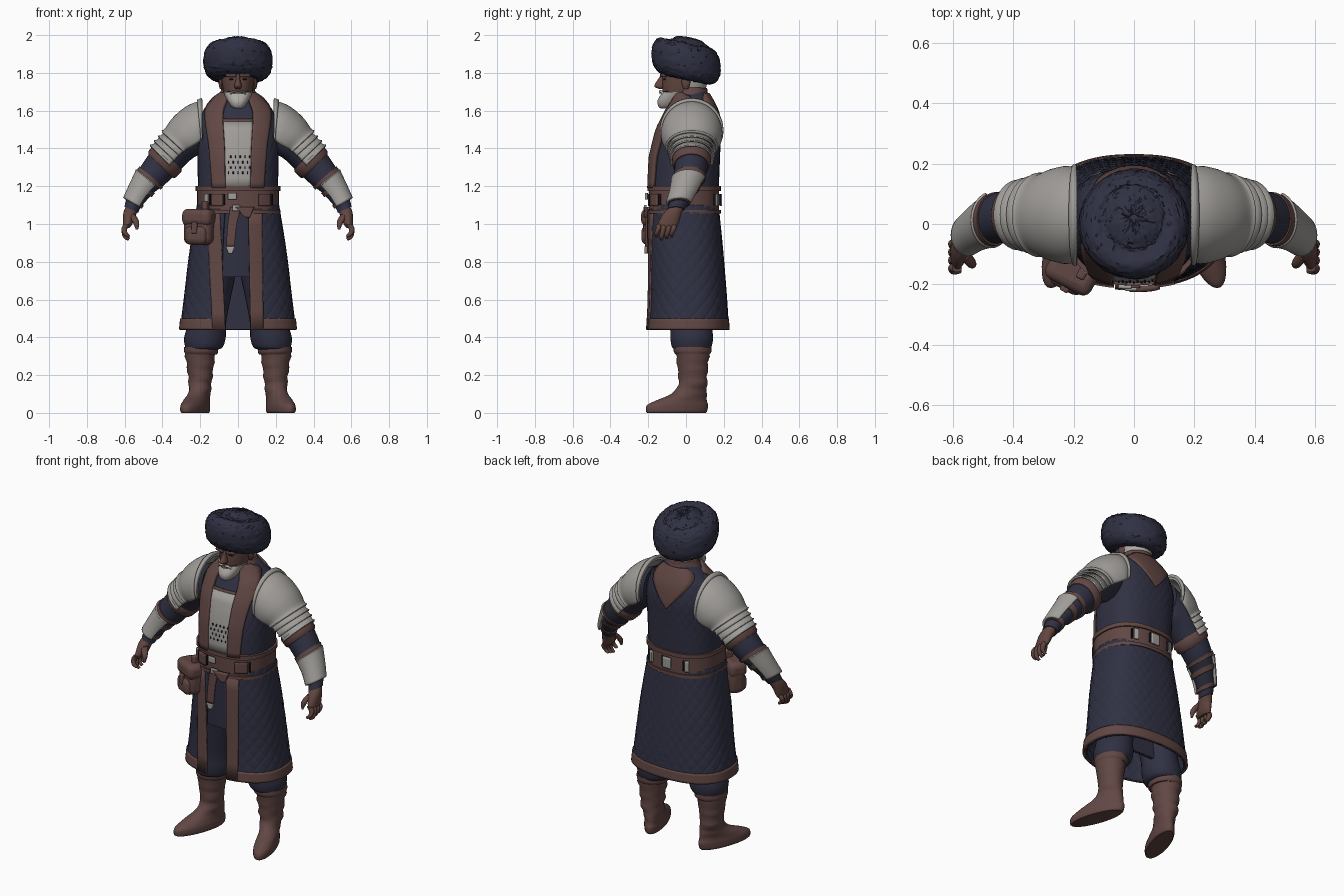
import bpy, bmesh, math, random
from mathutils import Vector

random.seed(4)
cube = bpy.data.objects.get("Cube")
if cube:
    bpy.data.objects.remove(cube)


def material(name, *rgb):
    m = bpy.data.materials.new(name)
    m.use_nodes = True
    m.diffuse_color = (*rgb, 1)
    bsdf = m.node_tree.nodes["Principled BSDF"]
    bsdf.inputs["Base Color"].default_value = (*rgb, 1)
    bsdf.inputs["Roughness"].default_value = .8
    return m


navy = material("navy cloth", .029, .03, .055)
dark = material("dark shadow cloth", .01, .01, .02)
leather = material("brown leather", .12, .063, .057)
skin = material("brown skin", .12, .06, .05)
metal = material("grey metal", .35, .335, .315)
hair = material("grey hair", .42, .4, .37)

parts = []
BODY = 2.4            # squareness of the body cross-section
OPEN = (-75, 255)     # arc of the coat skirt, open in front
COVER = (-108, 108)   # arc of the shoulder armour


def finish(name, bm, mats, thick=0, mirror=False, bevel=0):
    bmesh.ops.recalc_face_normals(bm, faces=bm.faces)
    mesh = bpy.data.meshes.new(name)
    bm.to_mesh(mesh)
    bm.free()
    for mat in mats:
        mesh.materials.append(mat)
    ob = bpy.data.objects.new(name, mesh)
    bpy.context.scene.collection.objects.link(ob)
    if bevel:
        mod = ob.modifiers.new("Bevel", 'BEVEL')
        mod.width, mod.segments = bevel, 3
    if thick:
        mod = ob.modifiers.new("Solidify", 'SOLIDIFY')
        mod.thickness, mod.offset = thick, 0
    if mirror:
        ob.modifiers.new("Mirror", 'MIRROR').use_mirror_merge = False
    parts.append(ob)


def refine(rows, steps):
    """Catmull-Rom interpolation of ring data."""
    out = []
    last = len(rows) - 1
    for i in range(last):
        before, start, end, after = rows[max(i - 1, 0)], rows[i], rows[i + 1], rows[min(i + 2, last)]
        for j in range(steps):
            t = j / steps
            out.append([q + t * ((r - p) / 2 + t * (p - 2.5 * q + 2 * r - s / 2 + t * (1.5 * (q - r) + (s - p) / 2)))
                        for p, q, r, s in zip(before, start, end, after)])
    return out + [list(rows[-1])]


def upright(rows, x=0):
    """Horizontal rings from (z, y, x radius, y radius)."""
    return [(x, y, z, 90, rx, ry) for z, y, rx, ry in rows]


def power(value, n):
    return math.copysign(abs(value) ** (2 / n), value)


def loft(name, rings, mat, arc=None, n=2, thick=0, mirror=False, steps=4, seg=32, warp=None, fleck=0):
    """Skin rings of (x, y, z, tilt, radius, y radius); an arc leaves it open."""
    bm = bmesh.new()
    first, last = arc or (0, 360)
    count = seg + 1 if arc else seg
    loops = []
    for x, y, z, tilt, radius, depth in refine(rings, steps):
        tilt = math.radians(tilt)
        loop = []
        for i in range(count):
            angle = math.radians(first + (last - first) * i / seg)
            u = radius * power(math.cos(angle), n)
            p = Vector((x + u * math.sin(tilt), y + depth * power(math.sin(angle), n), z + u * math.cos(tilt)))
            loop.append(bm.verts.new(warp(p) if warp else p))
        loops.append(loop)
    for low, high in zip(loops, loops[1:]):
        for i in range(seg):
            j = (i + 1) % count
            face = bm.faces.new((low[i], low[j], high[j], high[i]))
            face.material_index = int(random.random() < fleck and face.calc_area() > 5e-5)
    if not arc:
        bm.faces.new(loops[0])
        bm.faces.new(loops[-1])
    finish(name, bm, [mat, dark] if fleck else [mat], thick, mirror)


def surface(rings, x, z, side):
    """y on a body of upright rings at the given x and z."""
    for a, b in zip(rings, rings[1:]):
        if a[2] <= z <= b[2]:
            break
    t = min(max((z - a[2]) / (b[2] - a[2]), 0), 1)
    y, rx, ry = (a[i] + (b[i] - a[i]) * t for i in (1, 4, 5))
    return y + side * ry * max(1 - min(abs(x) / rx, 1) ** BODY, 0) ** (1 / BODY)


def strip(name, rings, points, mat, side=-1, off=.008, thick=.012, mirror=False, across=8, steps=5):
    """Band laid on a body along points of (x, z, half width)."""
    bm = bmesh.new()
    rows = []
    for x, z, half in refine(points, steps):
        xs = [x + half * (2 * i / across - 1) for i in range(across + 1)]
        rows.append([bm.verts.new((u, surface(rings, u, z, side) + side * off, z)) for u in xs])
    for low, high in zip(rows, rows[1:]):
        for i in range(across):
            bm.faces.new((low[i], low[i + 1], high[i + 1], high[i]))
    finish(name, bm, [mat], thick, mirror)


def block(name, loc, size, mat, turn=0, bevel=.01, mirror=False):
    bm = bmesh.new()
    bmesh.ops.create_cube(bm, size=1)
    c, s = math.cos(math.radians(turn)), math.sin(math.radians(turn))
    for v in bm.verts:
        x, y, z = (p * q for p, q in zip(v.co, size))
        v.co = Vector((x * c - y * s, x * s + y * c, z)) + Vector(loc)
    finish(name, bm, [mat], 0, mirror, bevel)


def quilt(p):
    """Press diagonal stitch lines into the cloth."""
    u, v = 13 * math.atan2(p.y, p.x), 40 * p.z
    seam = min(abs(math.sin(u + v)), abs(math.sin(u - v)))
    inset = 1 - .016 * max(0, 1 - 2.5 * seam)
    return Vector((p.x * inset, p.y * inset, p.z))


# Coat body and skirt
torso = upright([(1.1, -.01, .21, .18), (1.35, 0, .215, .18), (1.5, .02, .215, .165),
                 (1.6, .035, .185, .13), (1.65, .04, .14, .1), (1.7, .035, .085, .075)])
loft("coat_body", torso, navy, n=BODY, seg=160, steps=12, warp=quilt)
skirt = upright([(.44, .01, .3, .21), (.6, .01, .28, .2), (.85, 0, .25, .19), (1.1, -.01, .21, .175)])
loft("coat_skirt", skirt, navy, OPEN, BODY, .016, seg=192, steps=24, warp=quilt)
loft("skirt_hem", upright([(.44, .01, .306, .215), (.5, .01, .3, .21)]), leather, OPEN, BODY, .014, seg=64)
strip("left_skirt_trim", skirt, [(.1, .44, .034), (.09, 1.08, .036)], leather)
strip("right_skirt_trim", skirt, [(-.1, .44, .034), (-.13, 1.08, .034)], leather)

# Chest and collar
strip("lapel", torso, [(.1, 1.19, .034), (.11, 1.4, .04), (.125, 1.58, .046), (.1, 1.65, .04), (.07, 1.69, .02)],
      leather, off=.014, thick=.02, mirror=True)
strip("chest_plate", torso, [(0, 1.19, .07), (0, 1.54, .08)], metal, off=.006)
strip("chest_plate_border", torso, [(0, 1.54, .08), (0, 1.555, .08)], leather)
for row in range(4):
    for column in range(-2, 3):
        x, z = column * .025 + row % 2 * .012, 1.265 + row * .028
        strip("chest_slot", torso, [(x, z, .003), (x, z + .012, .003)], dark, off=.011, thick=.006, across=1, steps=1)
strip("back_yoke", torso, [(0, 1.46, 0), (0, 1.62, .13), (0, 1.69, .08)], leather, 1, off=.004)
loft("neck_collar", upright([(1.64, .035, .12, .1), (1.69, .03, .09, .08), (1.72, .03, .08, .075)]),
     leather, (-35, 215), thick=.014)
loft("inner_collar", upright([(1.6, .01, .085, .1), (1.65, .01, .07, .08)]), navy)


# Belt, plates and sash
def girdle(low, high, grow=0):
    return upright([(z, -.01, .216 + grow, .186 + grow) for z in (low, high)])


belt = girdle(1.07, 1.19)
loft("belt", belt, leather, n=BODY, seg=48)
for low, high in ((1.055, 1.075), (1.175, 1.2)):
    loft("belt_rim", girdle(low, high, .008), leather, n=BODY, seg=48)
for x, side, half, mat in ((-.165, -1, .01, metal), (-.11, -1, .03, leather), (.14, -1, .03, leather),
                           (0, 1, .026, metal), (-.12, 1, .012, metal), (.12, 1, .012, metal)):
    edge = x + half + .008
    strip("belt_plate", belt, [(x, 1.095, half), (x, 1.16, half)], mat, side)
    strip("belt_slot", belt, [(edge, 1.1, .003), (edge, 1.16, .003)], dark, side, off=.004)
strip("buckle", belt, [(-.03, 1.13, .022), (-.03, 1.165, .022)], metal, off=.014)
strip("lower_buckle", belt, [(-.01, 1.07, .02), (-.01, 1.1, .02)], metal, off=.02)
strip("sash_tail", skirt, [(-.01, 1.09, .03), (-.03, 1, .024), (-.04, .88, .022)], leather, off=.022)
strip("sash_tip", skirt, [(-.04, .88, .023), (-.04, .845, .01)], metal, off=.022, thick=.016)
strip("sash_knot", skirt, [(.035, 1.09, .05), (.05, 1.035, .012)], leather, off=.03, thick=.02)

# Pouch
for name, loc, size, bevel in (
        ("pouch", (-.205, -.155, .985), (.16, .1, .19), .035),
        ("pouch_flap", (-.205, -.16, 1.035), (.17, .11, .09), .03),
        ("pouch_clasp", (-.23, -.215, .98), (.03, .02, .06), .006),
        ("pouch_pocket", (-.215, -.18, .94), (.125, .085, .1), .03),
        ("pouch_strap", (-.17, -.16, 1.08), (.03, .05, .08), .008)):
    block(name, loc, size, leather, -28, bevel)

# Inner robe and trousers
loft("inner_robe", upright([(.72, -.015, .2, .15), (1.07, -.015, .19, .16)]), navy, n=BODY)
block("robe_tail", (0, .07, .6), (.16, .02, .32), navy, bevel=.004)
loft("trouser_leg", [(.19, .03, .335, 90, .085, .09), (.18, .03, .35, 90, .1, .105), (.175, .03, .4, 90, .11, .113),
                     (.16, .025, .5, 90, .1, .11), (.125, .01, .74, 90, .115, .13)], navy, mirror=True)


# Boots, toes turned out and ankles creased
def splay(p):
    low = max(0, min(1, 2 - p.z / .08))
    crease = .004 * math.sin(90 * p.z) * (1 - low)
    return p + Vector((.3 * low * (.04 - p.y) + crease, crease, 0))


loft("boot", upright([(0, -.05, .055, .155), (.01, -.05, .062, .162), (.04, -.045, .062, .162), (.065, -.025, .058, .135),
                      (.1, .015, .056, .095), (.15, .035, .06, .076), (.24, .035, .07, .08), (.345, .035, .086, .094)],
                     .2), leather, mirror=True, warp=splay)
loft("boot_cuff", upright([(.31, .035, .084, .09), (.325, .035, .09, .1), (.35, .035, .09, .1)], .195),
     leather, mirror=True)

# Sleeves, with bands and armour fitted along the arm
sleeve = [(.19, .03, 1.5, 0, .11, .11), (.3, .03, 1.42, 45, .095, .11), (.385, .03, 1.335, 45, .09, .09),
          (.45, .02, 1.26, 48, .08, .084), (.5, 0, 1.2, 55, .064, .072), (.55, -.035, 1.115, 60, .045, .052),
          (.565, -.055, 1.075, 65, .04, .045)]
arm_rings = refine(sleeve, 20)


def fitted(name, fits, mat, arc=None, thick=0, steps=1):
    """Sleeve rings at each place along the arm, grown by an amount."""
    rings = []
    for place, grow in fits:
        *centre, radius, depth = arm_rings[round(place * 20)]
        rings.append((*centre, radius + grow, depth + grow))
    loft(name, rings, mat, arc, thick=thick, mirror=True, steps=steps)


loft("sleeve", sleeve, navy, mirror=True)
fitted("sleeve_band", [(1.75, .004), (1.85, .012), (2.25, .012), (2.35, .004)], leather)
for place in (3.3, 4.1, 5):
    fitted("forearm_strap", [(place - .15, .006), (place + .15, .008)], leather)
fitted("forearm_guard", [(3.4, .008), (3.6, .004), (4.4, .006), (5.1, .012)], metal, (-125, 75), .014, 4)
fitted("shoulder_plate", [(0, .036), (.35, .045), (.7, .035), (1, .02), (1.15, .026)], metal, COVER, .014, 4)
fitted("shoulder_rim", [(0, .05), (.15, .05)], metal, COVER, .016)
for i in range(3):
    place = 1.05 + .3 * i
    fitted("shoulder_lame", [(place, .01), (place + .25, .014), (place + .35, .024)], metal, COVER, .008)

# Hands
loft("palm", [(.56, -.05, 1.085, 70, .034, .04), (.575, -.075, 1.05, 75, .033, .05), (.585, -.095, 1, 85, .025, .055),
              (.59, -.1, .98, 90, .015, .05)], skin, mirror=True, seg=20)
for i in range(4):
    y, drop = -.065 - .027 * i, .008 * (i % 3)
    loft("finger", [(.587, y, 1, 90, .016, .014), (.602, y, .975, 80, .015, .014),
                    (.597, y - .01, .95 - drop, 100, .013, .012), (.577, y - .01, .934 - drop, 140, .008, .008)],
         skin, mirror=True, seg=12)
loft("thumb", [(.565, -.1, 1.05, 90, .02, .02), (.54, -.13, 1.01, 100, .017, .016), (.535, -.14, .97, 90, .006, .006)],
     skin, mirror=True, seg=12)

# Head, face and beard
loft("neck", upright([(1.6, .02, .06, .065), (1.7, .02, .06, .065)]), skin)
loft("head", upright([(1.635, -.05, .045, .06), (1.66, -.035, .065, .085), (1.72, -.02, .08, .105),
                      (1.78, -.01, .087, .115), (1.86, 0, .085, .115)]), skin)
loft("nose", upright([(1.715, -.13, .012, .012), (1.73, -.138, .02, .03), (1.765, -.125, .011, .024),
                      (1.795, -.115, .01, .014)]), skin, seg=16)
loft("beard", upright([(1.612, -.105, .02, .03), (1.625, -.097, .038, .05), (1.655, -.07, .058, .08),
                       (1.7, -.038, .079, .086)]), hair, n=BODY)
loft("mouth_skin", upright([(1.69, -.045, .042, .1), (1.705, -.04, .07, .095)]), skin)
loft("back_hair", upright([(1.69, .01, .06, .08), (1.72, 0, .08, .1), (1.79, 0, .09, .115)]), hair, (10, 170), thick=.012)
loft("moustache", [(.006, -.136, 1.704, 20, .005, .008), (.03, -.126, 1.698, 40, .006, .01),
                   (.046, -.11, 1.68, 60, .004, .008)], hair, mirror=True, seg=12)
loft("ear", upright([(1.715, 0, .008, .012), (1.74, 0, .014, .022), (1.77, 0, .012, .024)], .088),
     skin, mirror=True, seg=12)
block("eye", (.034, -.112, 1.766), (.024, .014, .007), dark, 14, .003, True)
block("brow", (.036, -.12, 1.787), (.056, .026, .018), skin, 16, .006, True)


# Fur hat: a thick rolled brim and a low crown, leaning back
def fur(p):
    p.z -= .21 * p.y
    return p + Vector([random.uniform(-.003, .003) for axis in range(3)])


hat = []
for angle in range(-90, 80, 20):
    roll = math.radians(angle)
    radius = .1 + .082 * power(math.cos(roll), BODY)
    hat.append((1.863 + .1 * power(math.sin(roll), BODY), 0, radius, radius))
hat += [(1.955, .02, .105, .11), (1.965, .02, .09, .095), (1.985, .02, .055, .06), (1.99, .02, .01, .01)]
loft("fur_hat", upright(hat), navy, seg=72, warp=fur, fleck=.035)

# Smooth shading with sharp edges kept
bpy.ops.object.select_all(action='DESELECT')
for ob in parts:
    ob.select_set(True)
bpy.context.view_layer.objects.active = parts[0]
bpy.ops.object.shade_smooth_by_angle(angle=math.radians(40))
